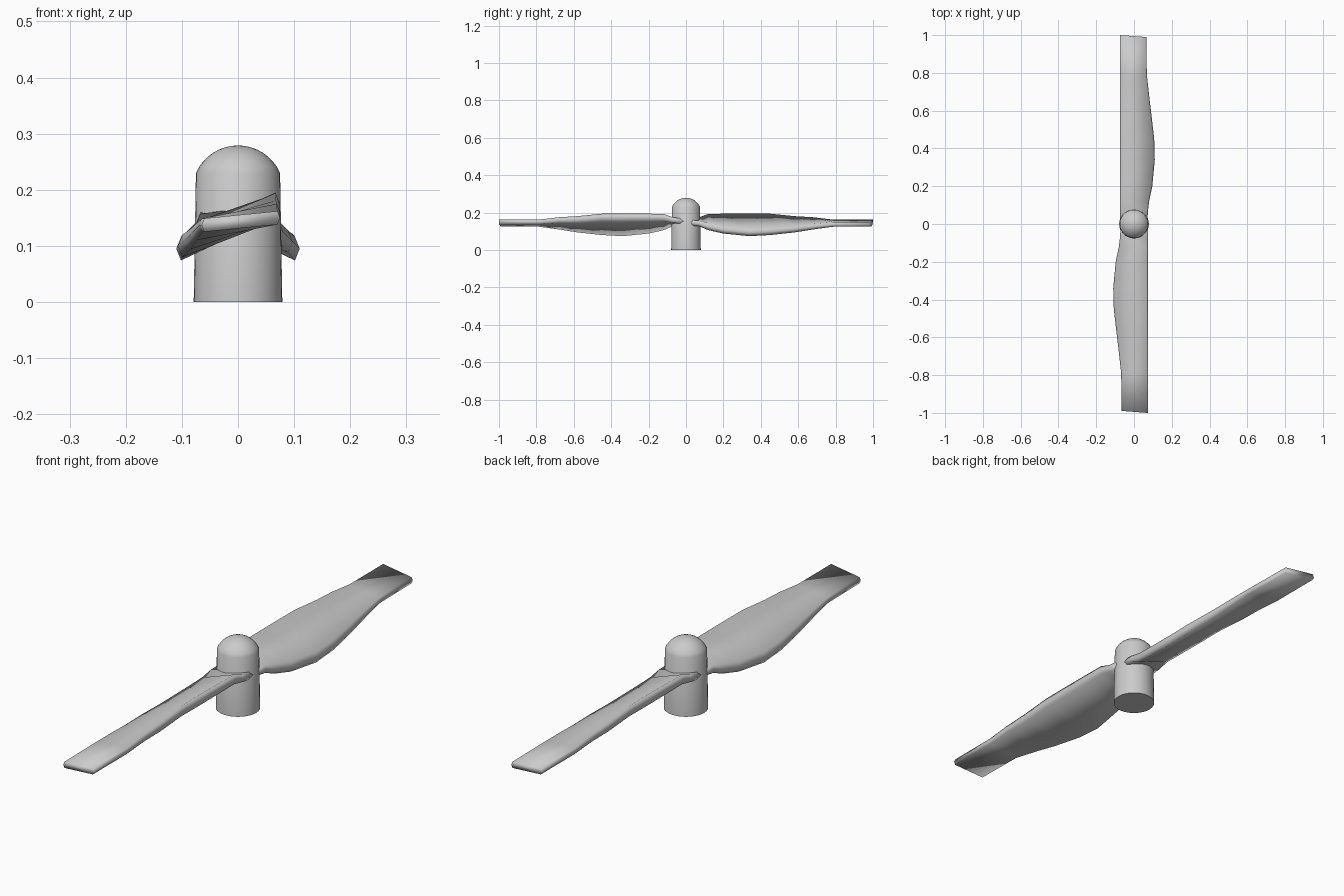
import bpy, bmesh, math
from mathutils import Matrix

cube = bpy.data.objects.get("Cube")
if cube:
    bpy.data.objects.remove(cube, do_unlink=True)

grey = bpy.data.materials.new("light grey")
grey.use_nodes = True
grey.diffuse_color = (0.6, 0.6, 0.6, 1)
grey.node_tree.nodes["Principled BSDF"].inputs["Base Color"].default_value = (0.6, 0.6, 0.6, 1)


def make_object(name, bm):
    bmesh.ops.recalc_face_normals(bm, faces=bm.faces[:])
    for face in bm.faces:
        face.smooth = True
    mesh = bpy.data.meshes.new(name)
    bm.to_mesh(mesh)
    bm.free()
    mesh.materials.append(grey)
    obj = bpy.data.objects.new(name, mesh)
    bpy.context.collection.objects.link(obj)
    return obj


def loft(bm, rings):
    """Skin matching closed rings and cap both ends."""
    rings = [[bm.verts.new(p) for p in ring] for ring in rings]
    for a, b in zip(rings, rings[1:]):
        for i in range(len(a)):
            j = (i + 1) % len(a)
            bm.faces.new((a[i], a[j], b[j], b[i]))
    bm.faces.new(rings[0])
    bm.faces.new(rings[-1])


# Hub: tapered barrel with a spherical cap
SIDES = 32
R, CENTRE = 0.082, 0.197
profile = [(0.079, 0.0), (0.075, 0.23)]
start = math.asin(0.033 / R)
for k in range(1, 8):
    a = start + (math.pi / 2 - start) * k / 8
    profile.append((R * math.cos(a), CENTRE + R * math.sin(a)))
profile.append((0.001, CENTRE + R))
bm = bmesh.new()
loft(bm, [[(r * math.cos(2 * math.pi * i / SIDES), r * math.sin(2 * math.pi * i / SIDES), z)
           for i in range(SIDES)] for r, z in profile])
hub = make_object("hub", bm)
bpy.context.view_layer.objects.active = hub
hub.select_set(True)
bpy.ops.object.shade_smooth_by_angle(angle=math.radians(40))
hub.select_set(False)

# Blade stations: y, low edge x, low edge z, high edge z, half thickness
STATIONS = [
    (-1.0, -0.065, 0.137, 0.150, 0.012),
    (-0.79, -0.068, 0.137, 0.150, 0.012),
    (-0.68, -0.080, 0.125, 0.160, 0.015),
    (-0.58, -0.092, 0.112, 0.163, 0.018),
    (-0.45, -0.107, 0.100, 0.174, 0.020),
    (-0.34, -0.110, 0.095, 0.174, 0.021),
    (-0.20, -0.097, 0.108, 0.174, 0.020),
    (-0.12, -0.080, 0.125, 0.174, 0.019),
    (-0.07, -0.074, 0.142, 0.160, 0.015),
    (0.0, -0.070, 0.148, 0.152, 0.014),
]
HIGH_X = 0.075


def section(y, low_x, low_z, high_z, half):
    """Tilted plank section with pointed edges."""
    low_y = y + 0.01 if y == -1.0 else y
    inset = half * 0.4
    return [(low_x, low_y, low_z),
            (low_x + inset, low_y, low_z + half),
            (HIGH_X - inset, y, high_z + half),
            (HIGH_X, y, high_z),
            (HIGH_X - inset, y, high_z - half),
            (low_x + inset, low_y, low_z - half)]


# Two blades, the second turned half a revolution
for name, turn in (("front_blade", 0), ("back_blade", math.pi)):
    bm = bmesh.new()
    loft(bm, [section(*s) for s in STATIONS])
    bm.transform(Matrix.Rotation(turn, 4, "Z"))
    make_object(name, bm)
